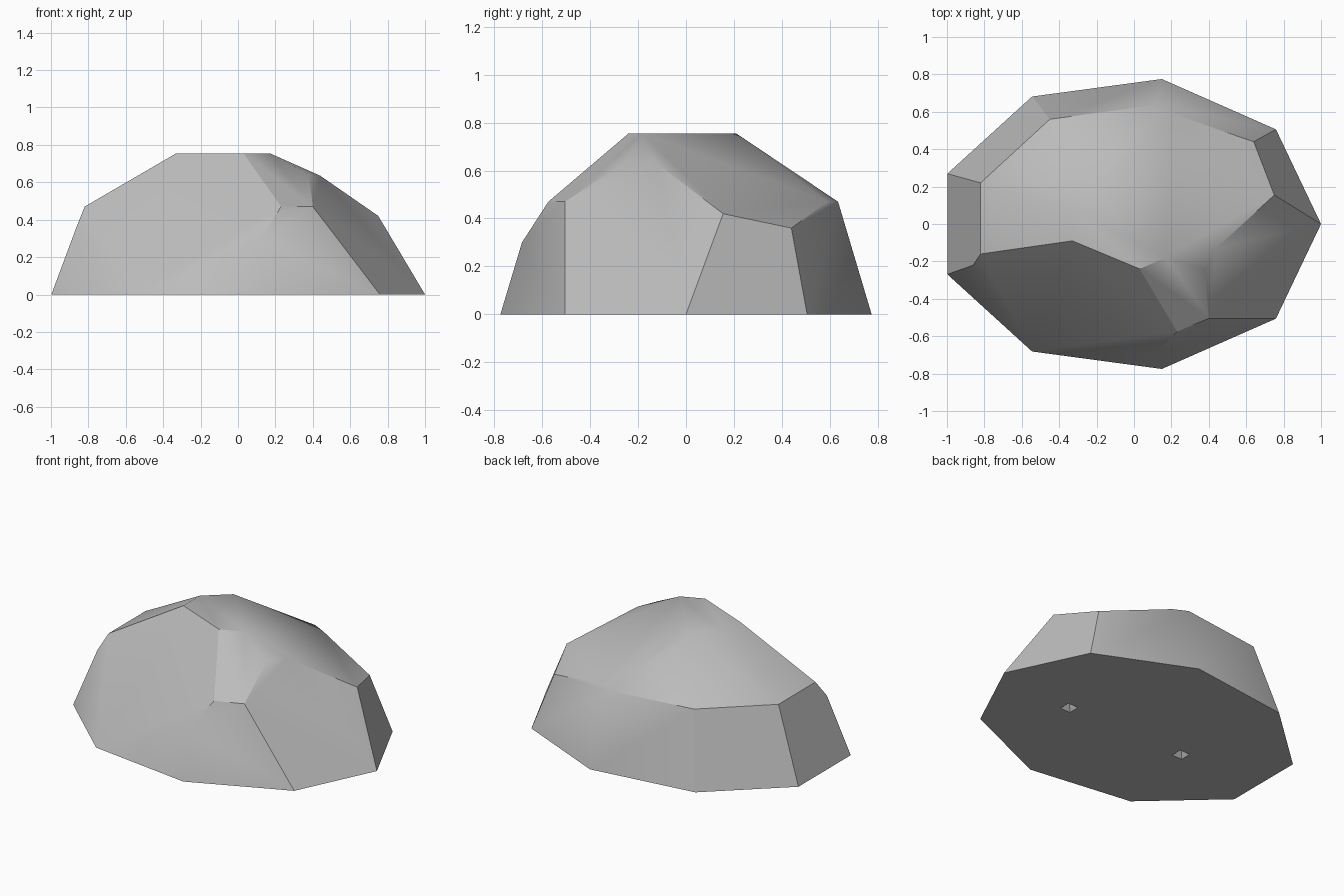
import bpy, bmesh, math
from mathutils import Matrix

cube = bpy.data.objects.get("Cube")
if cube:
    bpy.data.objects.remove(cube, do_unlink=True)

stone = bpy.data.materials.new("grey stone")
stone.use_nodes = True
GREY = (0.5, 0.5, 0.5, 1)
stone.diffuse_color = GREY
bsdf = stone.node_tree.nodes["Principled BSDF"]
bsdf.inputs["Base Color"].default_value = GREY
bsdf.inputs["Roughness"].default_value = 0.9


def add_object(name, bm):
    mesh = bpy.data.meshes.new(name)
    bm.to_mesh(mesh)
    bm.free()
    obj = bpy.data.objects.new(name, mesh)
    bpy.context.collection.objects.link(obj)
    mesh.materials.append(stone)
    return obj


# Nine-sided footprint
SIDES = 9
points = []
for i in range(SIDES):
    a = math.tau * i / SIDES
    points.append((-0.03 + 1.03 * math.cos(a), 0.787 * math.sin(a), 0))

# Flat crown
points += [(x, y, 0.755) for x, y in (
    (-0.33, -0.09), (-0.33, 0.08), (-0.18, 0.21), (0.17, -0.18), (0.03, -0.24))]

# Shoulder corners at one height
points += [(x, y, 0.47) for x, y in (
    (-0.82, -0.16), (-0.82, 0.22), (-0.45, 0.56), (0.11, 0.635),
    (0.2, 0.59), (0.23, -0.575), (0.4, -0.505))]

# Chipped corners
points += [(-0.86, -0.22, 0.37), (0.64, 0.44, 0.36), (0.75, 0.155, 0.42),
           (0.44, -0.13, 0.635), (0.38, -0.25, 0.64), (0.125, -0.685, 0.3)]

# Faceted boulder wrapped round the corners
bm = bmesh.new()
for p in points:
    bm.verts.new(p)
bmesh.ops.convex_hull(bm, input=bm.verts)
bmesh.ops.dissolve_limit(bm, angle_limit=math.radians(3),
                         verts=bm.verts, edges=bm.edges)
bmesh.ops.recalc_face_normals(bm, faces=bm.faces)
rock = add_object("rock", bm)

# Two small pits in the underside
bm = bmesh.new()
for x in (-0.42, 0.44):
    bmesh.ops.create_cone(
        bm, cap_ends=True, segments=4, radius1=0.06, radius2=0.0, depth=0.08,
        matrix=Matrix.Translation((x, -0.07, 0.03)) @ Matrix.Rotation(math.pi / 4, 4, "Z"))
cutter = add_object("pit_cutter", bm)
cutter.hide_render = True

cut = rock.modifiers.new("pits", "BOOLEAN")
cut.operation = "DIFFERENCE"
cut.object = cutter
bpy.context.view_layer.objects.active = rock
rock.select_set(True)
bpy.ops.object.modifier_apply(modifier=cut.name)
bpy.data.objects.remove(cutter, do_unlink=True)

# Soften shallow edges, keep the chipped ones sharp
bpy.ops.object.shade_smooth_by_angle(angle=math.radians(33))
